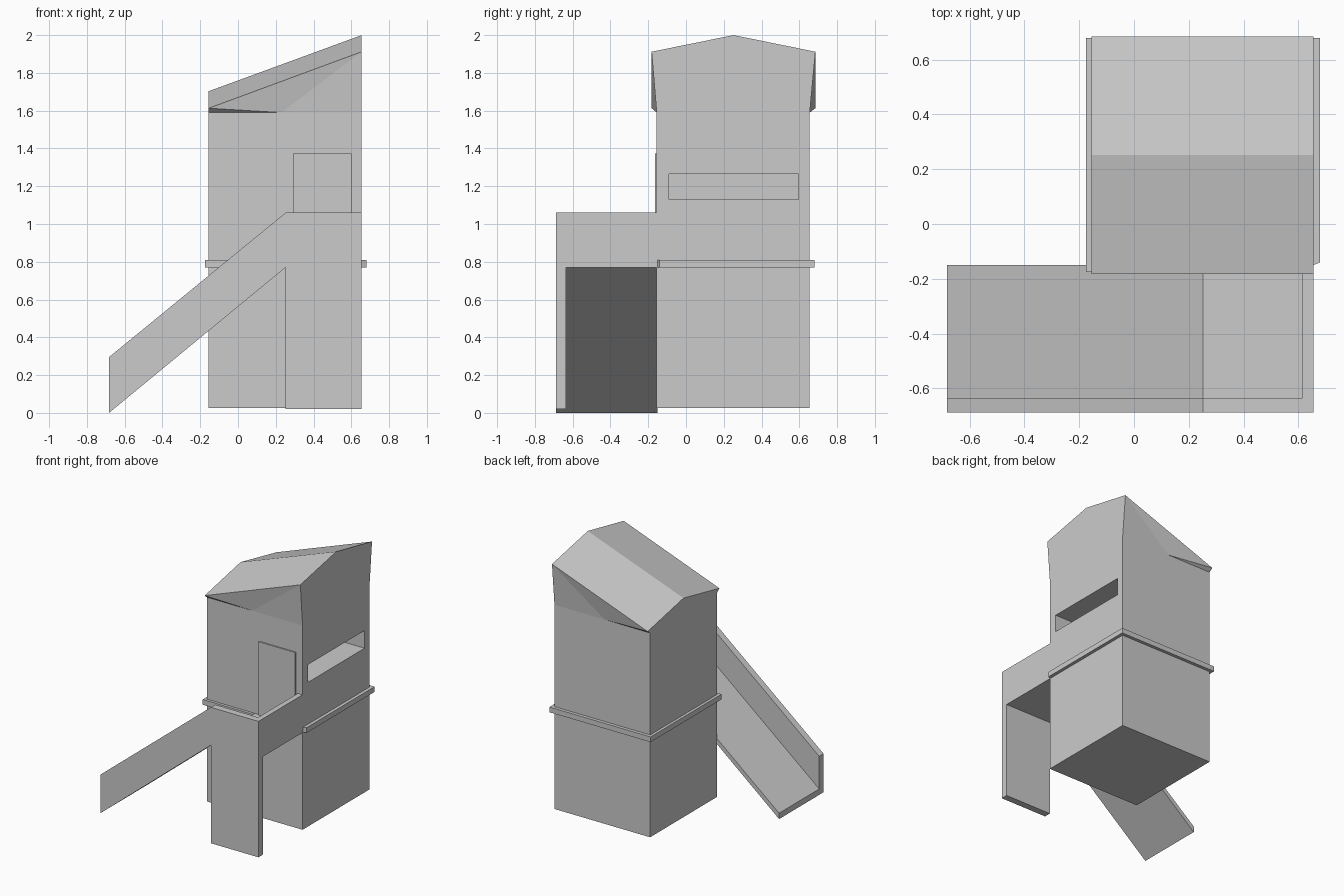
import bpy, bmesh
from mathutils import Vector

if "Cube" in bpy.data.objects:
    bpy.data.objects.remove(bpy.data.objects["Cube"])


def mesh_object(name, verts, faces):
    bm = bmesh.new()
    vs = [bm.verts.new(v) for v in verts]
    for f in faces:
        bm.faces.new([vs[i] for i in f])
    bmesh.ops.recalc_face_normals(bm, faces=bm.faces)
    me = bpy.data.meshes.new(name)
    bm.to_mesh(me)
    bm.free()
    ob = bpy.data.objects.new(name, me)
    bpy.context.collection.objects.link(ob)
    return ob


def prism(name, profile, a, b, axis):
    """Extrude a 2D profile from a to b along 'y' (xz profile) or 'z' (xy profile)."""
    n = len(profile)
    place = (lambda p, t: (p[0], t, p[1])) if axis == 'y' else (lambda p, t: (p[0], p[1], t))
    verts = [place(p, t) for t in (a, b) for p in profile]
    faces = [tuple(range(n)), tuple(range(n, 2 * n))]
    faces += [(i, (i + 1) % n, (i + 1) % n + n, i + n) for i in range(n)]
    return mesh_object(name, verts, faces)


def box(name, x0, x1, y0, y1, z0, z1):
    return prism(name, [(x0, y0), (x1, y0), (x1, y1), (x0, y1)], z0, z1, 'z')


X0, X1, Y0, Y1 = -0.155, 0.655, -0.155, 0.655
E0, E1, YR = -0.182, 0.685, 0.252
WALL = 1.59

# Tower: square walls flaring out to a sloping gable roof
verts = [
    (X0, Y0, 0.027), (X1, Y0, 0.027), (X1, Y1, 0.027), (X0, Y1, 0.027),
    (X0, Y0, WALL), (X1, Y0, WALL), (X1, Y1, WALL), (X0, Y1, WALL),
    (X0, E0, 1.613), (X1, E0, 1.912), (X1, E1, 1.912), (X0, E1, 1.613),
    (X0, YR, 1.703), (X1, YR, 2.0),
    (0.23, Y0, WALL), (0.23, Y1, WALL),
]
faces = [
    (0, 1, 2, 3),
    (0, 1, 5, 14, 4), (2, 3, 7, 15, 6),
    (1, 2, 6, 10, 13, 9, 5), (0, 3, 7, 11, 12, 8, 4),
    (4, 14, 8), (14, 9, 8), (14, 5, 9),
    (7, 15, 11), (15, 10, 11), (15, 6, 10),
    (8, 9, 13, 12), (11, 10, 13, 12),
]
tower = mesh_object("tower", verts, faces)

# Long window slot cut into the right wall
cutter = box("window_cutter", 0.40, 0.80, -0.09, 0.595, 1.13, 1.265)
cutter.hide_render = True
cutter.hide_viewport = True
cutter.display_type = 'WIRE'
cut = tower.modifiers.new("window", 'BOOLEAN')
cut.operation = 'DIFFERENCE'
cut.solver = 'EXACT'
cut.object = cutter

# Trim band around the tower, open where the platform joins
prism("trim_band", [
    (0.25, -0.176), (-0.176, -0.176), (-0.176, 0.68), (0.68, 0.68),
    (0.68, -0.14), (0.655, -0.15), (0.64, -0.14), (0.64, 0.64),
    (-0.14, 0.64), (-0.14, -0.14), (0.25, -0.14)], 0.77, 0.81, 'z')

# Door panel on the front wall
box("door", 0.29, 0.60, -0.165, -0.15, 0.81, 1.372)

# Ramp and platform: outer rail with leg, floor, end wall
prism("rail_and_leg", [
    (-0.683, 0.0), (-0.683, 0.295), (0.252, 1.06), (0.655, 1.06),
    (0.655, 0.02), (0.252, 0.02), (0.252, 0.77)], -0.688, -0.635, 'y')
prism("ramp_floor", [
    (-0.683, 0.0), (-0.683, 0.045), (0.252, 0.81), (0.655, 0.81),
    (0.655, 0.77), (0.252, 0.77)], -0.635, -0.15, 'y')
box("platform_end_wall", 0.615, 0.655, -0.635, -0.15, 0.81, 1.06)
